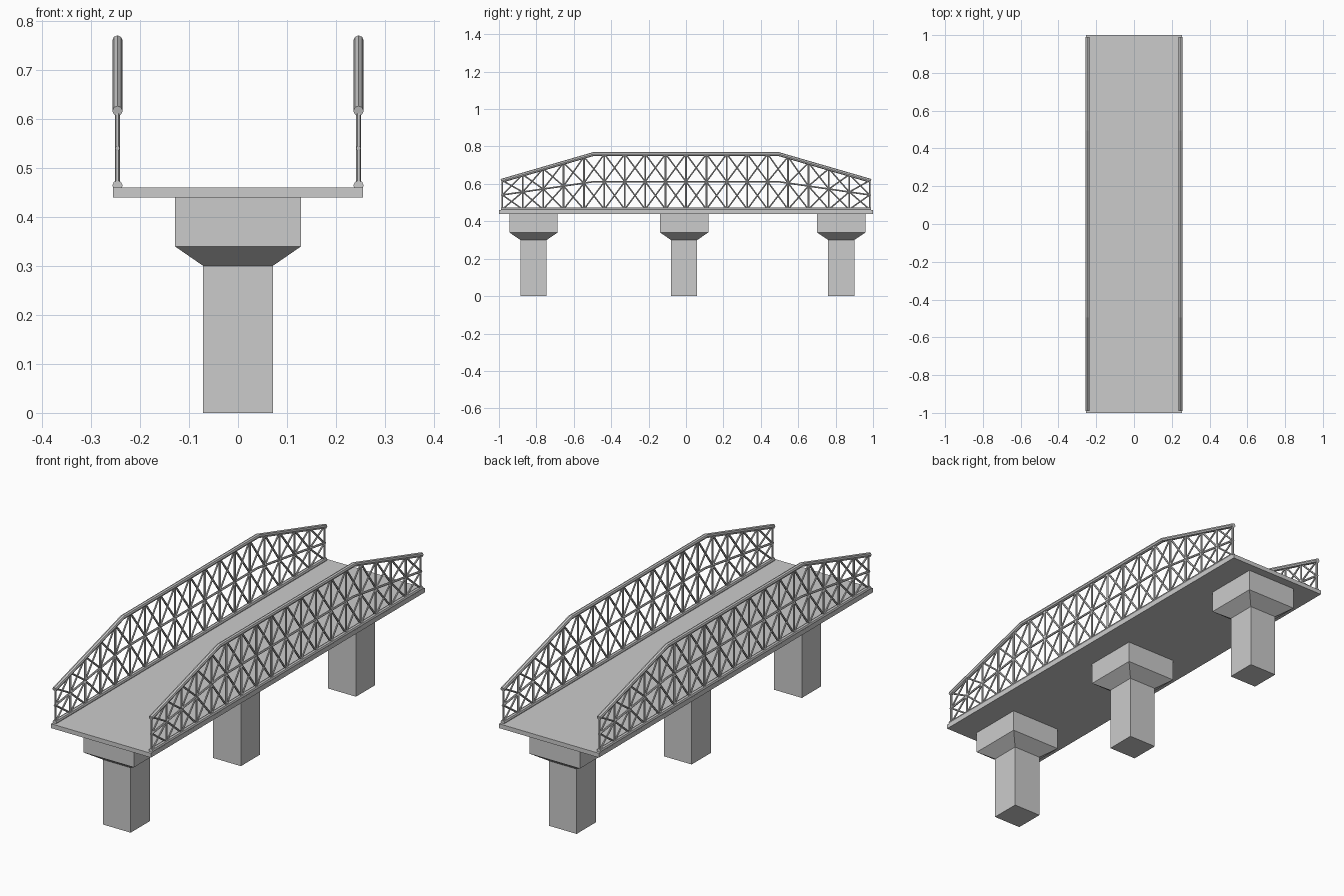
import bpy, bmesh

if "Cube" in bpy.data.objects:
    bpy.data.objects.remove(bpy.data.objects["Cube"])

X_TRUSS = 0.246      # truss plane
Y_END = 0.982        # last post
Y_KINK = 0.493       # where the top chord bends
Z_LOW, Z_END, Z_TOP = 0.464, 0.618, 0.760
PANELS = 18


def box_stack(name, rings, y=0.0):
    """Closed solid from stacked rectangles (half_x, half_y, z)."""
    bm = bmesh.new()
    loops = []
    for hx, hy, z in rings:
        loops.append([bm.verts.new((sx * hx, y + sy * hy, z))
                      for sx, sy in ((-1, -1), (1, -1), (1, 1), (-1, 1))])
    for a, b in zip(loops, loops[1:]):
        for i in range(4):
            j = (i + 1) % 4
            bm.faces.new((a[i], a[j], b[j], b[i]))
    bm.faces.new(loops[0][::-1])
    bm.faces.new(loops[-1])
    mesh = bpy.data.meshes.new(name)
    bm.to_mesh(mesh)
    bm.free()
    obj = bpy.data.objects.new(name, mesh)
    bpy.context.collection.objects.link(obj)
    return obj


def bars(name, paths, x, radius, resolution):
    """Bars swept along (y, z) paths in the plane of one truss."""
    cu = bpy.data.curves.new(name, 'CURVE')
    cu.dimensions = '3D'
    cu.bevel_depth = radius
    cu.bevel_resolution = resolution
    cu.use_fill_caps = True
    for path in paths:
        sp = cu.splines.new('POLY')
        sp.points.add(len(path) - 1)
        for p, (y, z) in zip(sp.points, path):
            p.co = (x, y, z, 1)
        sp.use_smooth = False
    obj = bpy.data.objects.new(name, cu)
    bpy.context.collection.objects.link(obj)
    bpy.ops.object.select_all(action='DESELECT')
    obj.select_set(True)
    bpy.context.view_layer.objects.active = obj
    bpy.ops.object.convert(target='MESH')


def top_z(y):
    t = max(0.0, (abs(y) - Y_KINK) / (Y_END - Y_KINK))
    return Z_TOP + (Z_END - Z_TOP) * t


def level(y, f):
    return Z_LOW + (top_z(y) - Z_LOW) * f


# Road deck
box_stack("deck", [(0.255, 1.0, 0.44), (0.255, 1.0, 0.46)])

# Piers with flared caps
for label, y in (("front", -0.815), ("middle", -0.01), ("back", 0.83)):
    box_stack(label + "_pier", [(0.071, 0.070, 0.0), (0.071, 0.070, 0.30),
                                (0.129, 0.129, 0.34), (0.129, 0.129, 0.44)], y)

# Truss layout shared by both sides
ys = [-Y_END + 2 * Y_END * i / PANELS for i in range(PANELS + 1)]
chord_ys = (-Y_END - 0.006, -Y_KINK, Y_KINK, Y_END + 0.006)
posts = [[(y, Z_LOW), (y, top_z(y))] for y in ys]
braces = []
for a, b in zip(ys, ys[1:]):
    for lo, hi in ((0, 0.5), (0.5, 1)):
        braces.append([(a, level(a, lo)), (b, level(b, hi))])
        braces.append([(a, level(a, hi)), (b, level(b, lo))])

for side, x in (("left", -X_TRUSS), ("right", X_TRUSS)):
    # Top chord, middle rail and bottom rail
    bars(side + "_top_chord", [[(y, top_z(y)) for y in chord_ys]], x, 0.0105, 2)
    bars(side + "_middle_rail", [[(y, level(y, 0.5)) for y in chord_ys]], x, 0.005, 1)
    bars(side + "_bottom_rail", [[(chord_ys[0], Z_LOW), (chord_ys[-1], Z_LOW)]], x, 0.0105, 2)
    # Posts and crossed braces
    bars(side + "_posts", posts, x, 0.0052, 1)
    bars(side + "_braces", braces, x, 0.0045, 1)
